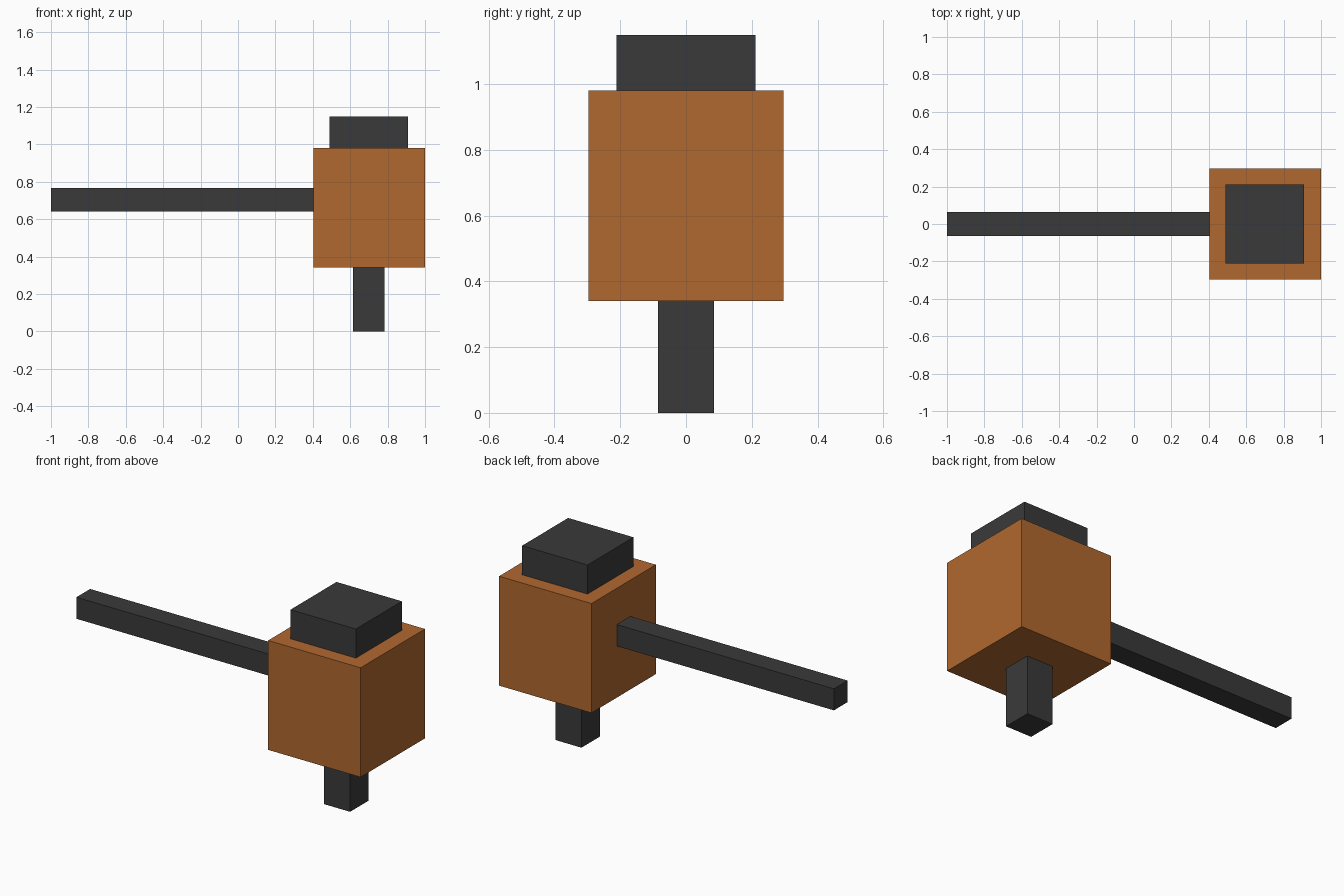
import bpy
from mathutils import Vector

cube = bpy.data.objects.get("Cube")
if cube:
    bpy.data.objects.remove(cube, do_unlink=True)


def make_material(name, color):
    mat = bpy.data.materials.new(name)
    mat.use_nodes = True
    mat.diffuse_color = color
    mat.node_tree.nodes["Principled BSDF"].inputs["Base Color"].default_value = color
    return mat


def add_box(name, low, high, mat):
    low, high = Vector(low), Vector(high)
    bpy.ops.mesh.primitive_cube_add(size=1, location=(low + high) / 2)
    obj = bpy.context.object
    obj.name = name
    obj.scale = high - low
    bpy.ops.object.transform_apply(location=False, rotation=False, scale=True)
    obj.data.materials.append(mat)
    return obj


orange = make_material("burnt orange", (0.434, 0.138, 0.028, 1))
charcoal = make_material("charcoal", (0.042, 0.042, 0.042, 1))

# Main block
add_box("body", (0.403, -0.297, 0.341), (1.0, 0.297, 0.98), orange)
# Square cap resting on the block
add_box("cap", (0.488, -0.212, 0.98), (0.91, 0.212, 1.15), charcoal)
# Post under the block
add_box("lower_post", (0.616, -0.085, 0.0), (0.784, 0.085, 0.341), charcoal)
# Long bar reaching out to the side
add_box("side_bar", (-1.0, -0.063, 0.642), (0.403, 0.063, 0.768), charcoal)
